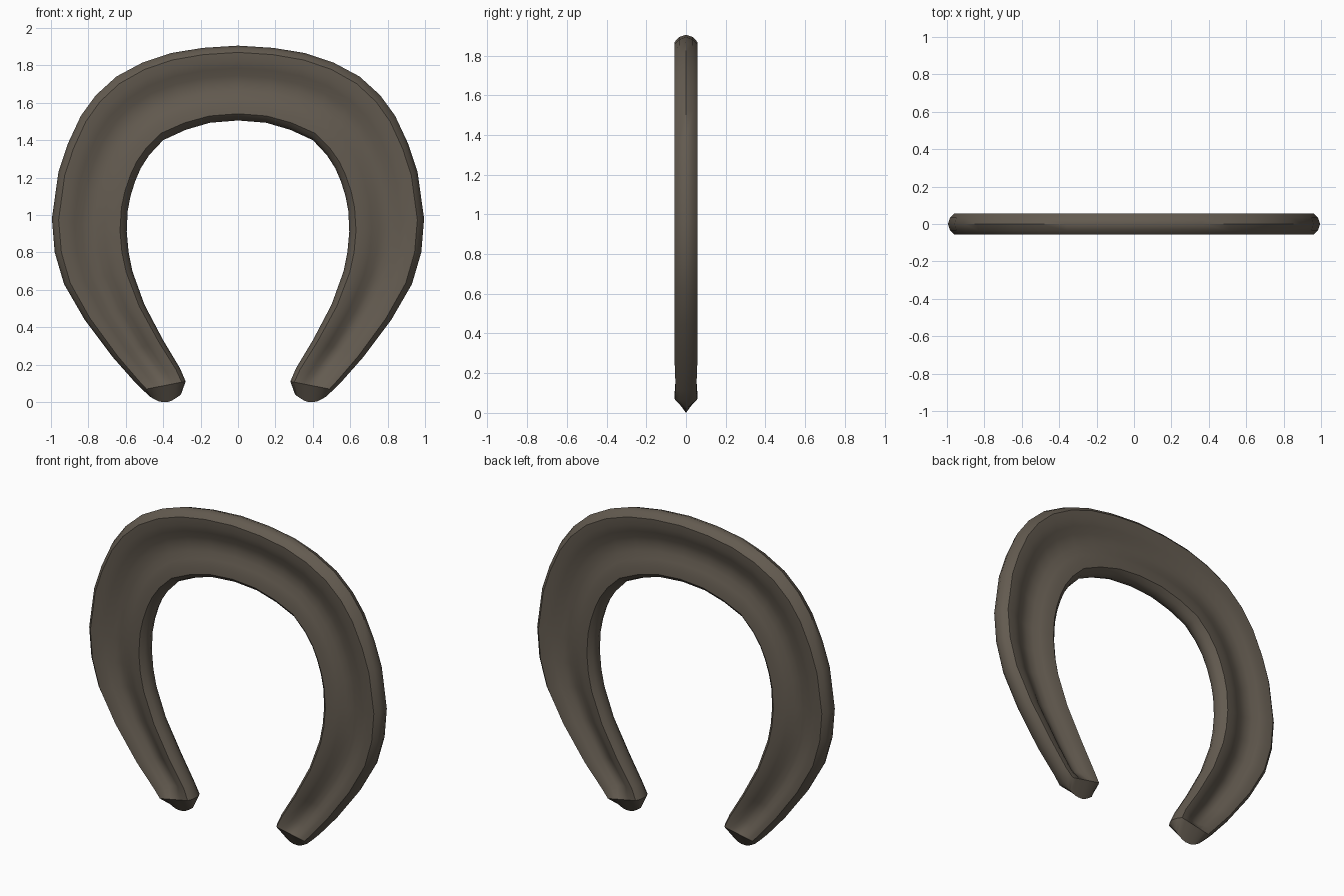
import bpy, bmesh, math

iron = bpy.data.materials.new("dark iron")
iron.diffuse_color = (0.125, 0.104, 0.08, 1)

# Half outline from crown to heel: outer x, z, inner x, z, thickness, groove depth
half = [
    (0.00, 1.905, 0.00, 1.505, .057, .036),
    (0.19, 1.893, 0.15, 1.493, .057, .036),
    (0.36, 1.865, 0.28, 1.455, .057, .036),
    (0.51, 1.815, 0.40, 1.400, .057, .036),
    (0.65, 1.740, 0.475, 1.32, .057, .036),
    (0.76, 1.640, 0.52, 1.250, .057, .036),
    (0.84, 1.530, 0.55, 1.180, .057, .036),
    (0.91, 1.380, 0.575, 1.10, .057, .037),
    (0.96, 1.230, 0.59, 1.020, .057, .038),
    (0.995, 0.98, 0.595, 0.91, .057, .040),
    (0.98, 0.800, 0.585, 0.80, .057, .042),
    (0.93, 0.630, 0.565, 0.70, .057, .046),
    (0.82, 0.440, 0.50, 0.520, .057, .050),
    (0.67, 0.240, 0.40, 0.330, .057, .050),
    (0.555, 0.11, 0.31, 0.180, .052, .044),
    (0.51, 0.065, 0.28, 0.11, .057, .000),
    (0.47, 0.028, 0.305, 0.04, .000, .000),
]
# Cross-section: position from outer to inner edge, height, groove share
section = [(0, 0, 0), (.03, .6, 0), (.09, 1, 0), (.2, 1, .06), (.3, 1, .38),
           (.4, 1, .85), (.5, 1, 1), (.6, 1, .85), (.7, 1, .42), (.8, 1, .1),
           (.91, 1, 0), (.97, .6, 0), (1, 0, 0)]
ring_points = [(t, h, g, -1) for t, h, g in section]
ring_points += [(t, h, g, 1) for t, h, g in section[-2:0:-1]]


def ring(bm, station, side):
    ox, oz, ix, iz, thick, groove = station
    verts = []
    for t, h, g, face in ring_points:
        x = ox + (ix - ox) * t
        z = oz + (iz - oz) * t
        if thick == 0:                       # rounded heel edge
            z = max(0, z - 0.036 * math.sin(math.pi * t))
        y = face * (thick * h - groove * g)
        verts.append(bm.verts.new((side * x, y, z)))
    return verts


# Horseshoe body, grooved on both faces
bm = bmesh.new()
rings = [ring(bm, s, -1) for s in reversed(half)] + [ring(bm, s, 1) for s in half[1:]]
n = len(ring_points)
for a, b in zip(rings, rings[1:]):
    for i in range(n):
        j = (i + 1) % n
        bm.faces.new((a[i], a[j], b[j], b[i]))
bmesh.ops.remove_doubles(bm, verts=bm.verts, dist=0.0005)
bmesh.ops.recalc_face_normals(bm, faces=bm.faces)
mesh = bpy.data.meshes.new("horseshoe")
bm.to_mesh(mesh)
bm.free()
mesh.materials.append(iron)
shoe = bpy.data.objects.new("horseshoe", mesh)
bpy.context.collection.objects.link(shoe)
bpy.context.view_layer.objects.active = shoe
shoe.select_set(True)
bpy.ops.object.shade_smooth_by_angle(angle=math.radians(40))
